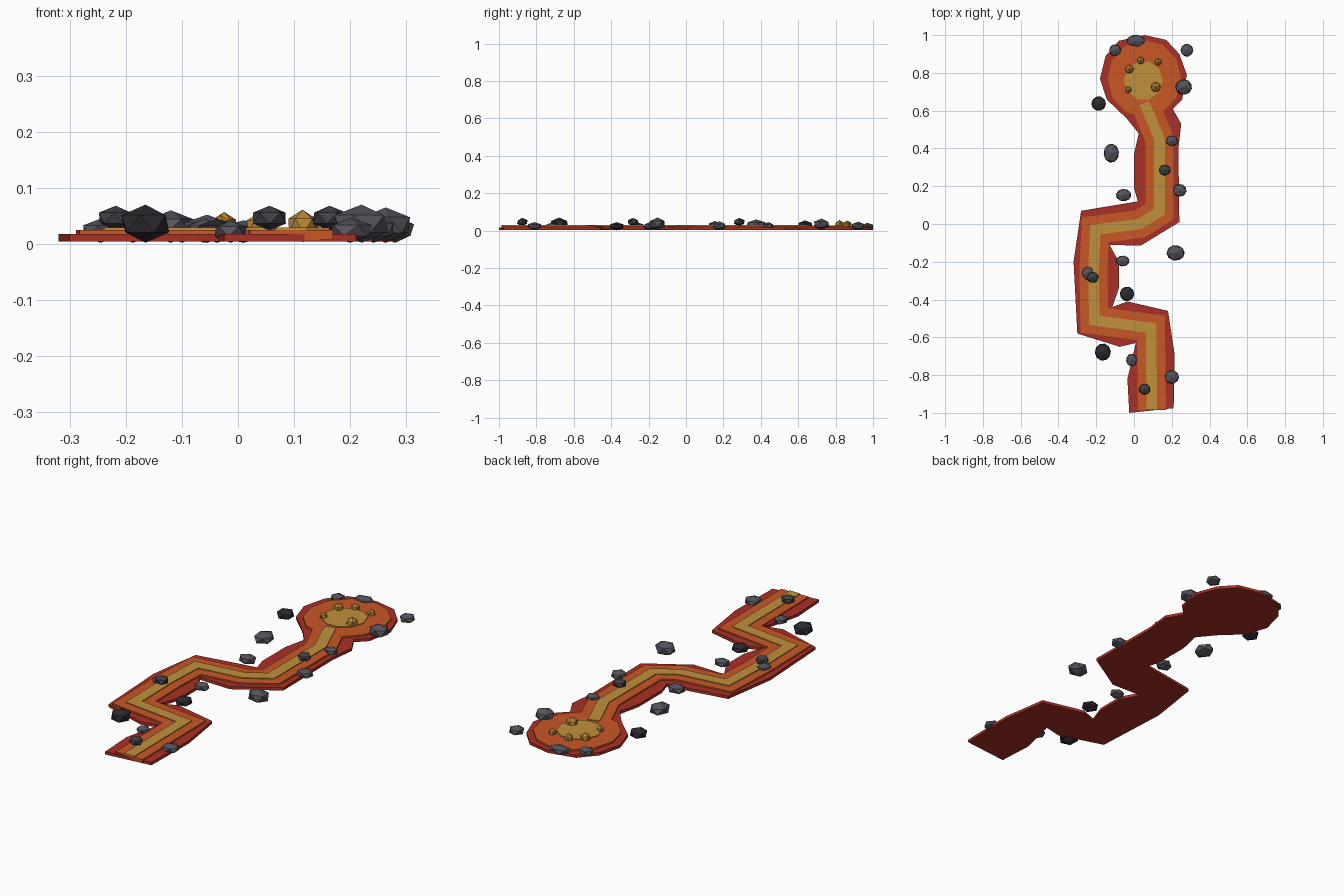
import bpy
import bmesh
import random
from math import cos, sin, pi
from mathutils import Vector, Matrix

random.seed(4)
old = bpy.data.objects.get("Cube")
if old:
    bpy.data.objects.remove(old, do_unlink=True)


def material(name, r, g, b):
    mat = bpy.data.materials.new(name)
    mat.use_nodes = True
    mat.diffuse_color = (r, g, b, 1)
    shader = mat.node_tree.nodes["Principled BSDF"]
    shader.inputs["Base Color"].default_value = (r, g, b, 1)
    shader.inputs["Roughness"].default_value = 0.9
    return mat


crust_red = material("crust red", 0.40, 0.03, 0.018)
hot_orange = material("hot orange", 0.58, 0.095, 0.018)
core_yellow = material("core yellow", 0.53, 0.28, 0.045)
bubble_gold = material("bubble gold", 0.48, 0.24, 0.035)
stone_grey = material("stone grey", 0.09, 0.085, 0.105)
stone_dim = material("stone dim", 0.05, 0.05, 0.062)
stone_dark = material("stone dark", 0.024, 0.024, 0.03)


def finish(name, bm, mat):
    mesh = bpy.data.meshes.new(name)
    bm.to_mesh(mesh)
    bm.free()
    mesh.materials.append(mat)
    obj = bpy.data.objects.new(name, mesh)
    bpy.context.collection.objects.link(obj)
    return obj


def slab(name, outline, bottom, top, mat):
    """Extrude a flat outline into a thin plate."""
    bm = bmesh.new()
    face = bm.faces.new([bm.verts.new((x, y, bottom)) for x, y in outline])
    result = bmesh.ops.extrude_face_region(bm, geom=[face], use_keep_orig=True)
    raised = [v for v in result["geom"] if isinstance(v, bmesh.types.BMVert)]
    bmesh.ops.translate(bm, verts=raised, vec=(0, 0, top - bottom))
    bmesh.ops.recalc_face_normals(bm, faces=bm.faces)
    bmesh.ops.triangulate(bm, faces=[f for f in bm.faces if len(f.verts) > 4])
    return finish(name, bm, mat)


def ribbon(path, half):
    """Mitred outline of constant width around a path."""
    pts = [Vector(p) for p in path]
    left, right = [], []
    for i, p in enumerate(pts):
        a = (p - pts[i - 1]).normalized() if i else None
        b = (pts[i + 1] - p).normalized() if i < len(pts) - 1 else None
        a, b = a or b, b or a
        tangent = (a + b).normalized()
        side = Vector((-tangent.y, tangent.x))
        offset = side * half / side.dot(Vector((-a.y, a.x)))
        left.append(p + offset)
        right.append(p - offset)
    return left + right[::-1]


def ring(x, y, rx, ry, sides):
    return [(x + rx * cos(2 * pi * i / sides), y + ry * sin(2 * pi * i / sides))
            for i in range(sides)]


def stone(name, x, y, z, rx, ry, rz, mat):
    """Faceted lump, spun about its upright axis."""
    bm = bmesh.new()
    bmesh.ops.create_icosphere(bm, subdivisions=1, radius=1)
    spin = Matrix.Rotation(random.uniform(0, 2 * pi), 4, "Z")
    bmesh.ops.transform(bm, matrix=Matrix.Diagonal((rx, ry, rz, 1)) @ spin, verts=bm.verts)
    bmesh.ops.translate(bm, verts=bm.verts, vec=(x, y, z))
    return finish(name, bm, mat)


# Cooled outer crust: left bank, round pool, right bank
left_bank = [(-.025, -1), (-.035, -.82), (.01, -.63), (-.075, -.65), (-.3, -.58),
             (-.32, -.2), (-.28, .07), (.02, .12), (0, .19), (0, .37), (.025, .48), (-.04, .56)]
pool_rim = [(-.145, .66), (-.18, .77), (-.15, .89), (-.08, .97), (.055, 1),
            (.17, .975), (.24, .9), (.28, .79), (.255, .66)]
right_bank = [(.205, .61), (.25, .53), (.235, .4), (.24, .01), (.035, -.115),
              (-.13, -.11), (-.08, -.2), (-.08, -.34), (-.115, -.44), (-.035, -.41),
              (.18, -.46), (.215, -.69), (.21, -.975)]
slab("outer_crust", left_bank + pool_rim + right_bank, .004, .018, crust_red)

# Hot flow and bright core along one winding path
flow = [(.095, -.985), (.09, -.55), (-.21, -.51), (-.215, -.25), (-.205, -.03),
        (.03, 0), (.135, .065), (.135, .45), (.055, .64)]
slab("hot_flow", ribbon(flow, .074), .007, .025, hot_orange)
slab("bright_core", ribbon(flow, .028), .01, .029, core_yellow)

# Pool at the far end
slab("hot_pool", ring(.055, .77, .195, .205, 12), .007, .0252, hot_orange)
slab("bright_pool", ring(.05, .76, .103, .105, 10), .01, .0285, core_yellow)

# Bubbles in the pool
for i, (x, y, r) in enumerate([(-.025, .82, .025), (.035, .865, .022), (.128, .857, .02),
                               (-.03, .71, .019), (.115, .725, .029)]):
    stone(f"bubble_{i + 1}", x, y, .032, r, r, r, bubble_gold)

# Grey stones on the banks: x, y, width, depth, top height
bank_stones = [(.01, .97, .105, .065, .042), (-.1, .92, .065, .065, .045),
               (.28, .92, .07, .07, .048), (.263, .725, .092, .085, .065),
               (-.12, .375, .085, .105, .06), (.2, .44, .065, .06, .046),
               (-.055, .153, .085, .068, .052), (.242, .178, .075, .07, .05),
               (.22, -.153, .1, .085, .07), (-.06, -.196, .075, .06, .045),
               (-.245, -.26, .065, .075, .045), (-.013, -.72, .06, .07, .042),
               (.2, -.81, .08, .075, .046)]
for i, (x, y, w, d, top) in enumerate(bank_stones):
    stone(f"bank_stone_{i + 1}", x, y, top / 2 + .001, w * .54, d * .54, top / 2 - .001, stone_grey)

# Dark stones beside the flow
for i, (x, y, w, d, top) in enumerate([(-.187, .637, .08, .08, .055),
                                       (-.037, -.37, .08, .08, .045),
                                       (-.165, -.678, .088, .095, .07)]):
    stone(f"dark_stone_{i + 1}", x, y, top / 2 + .001, w * .54, d * .54, top / 2 - .001, stone_dark)

# Stones floating in the flow
for i, (x, y) in enumerate([(.163, .285), (-.218, -.283), (.056, -.875)]):
    stone(f"floating_stone_{i + 1}", x, y, .046, .034, .032, .022, stone_dim)
